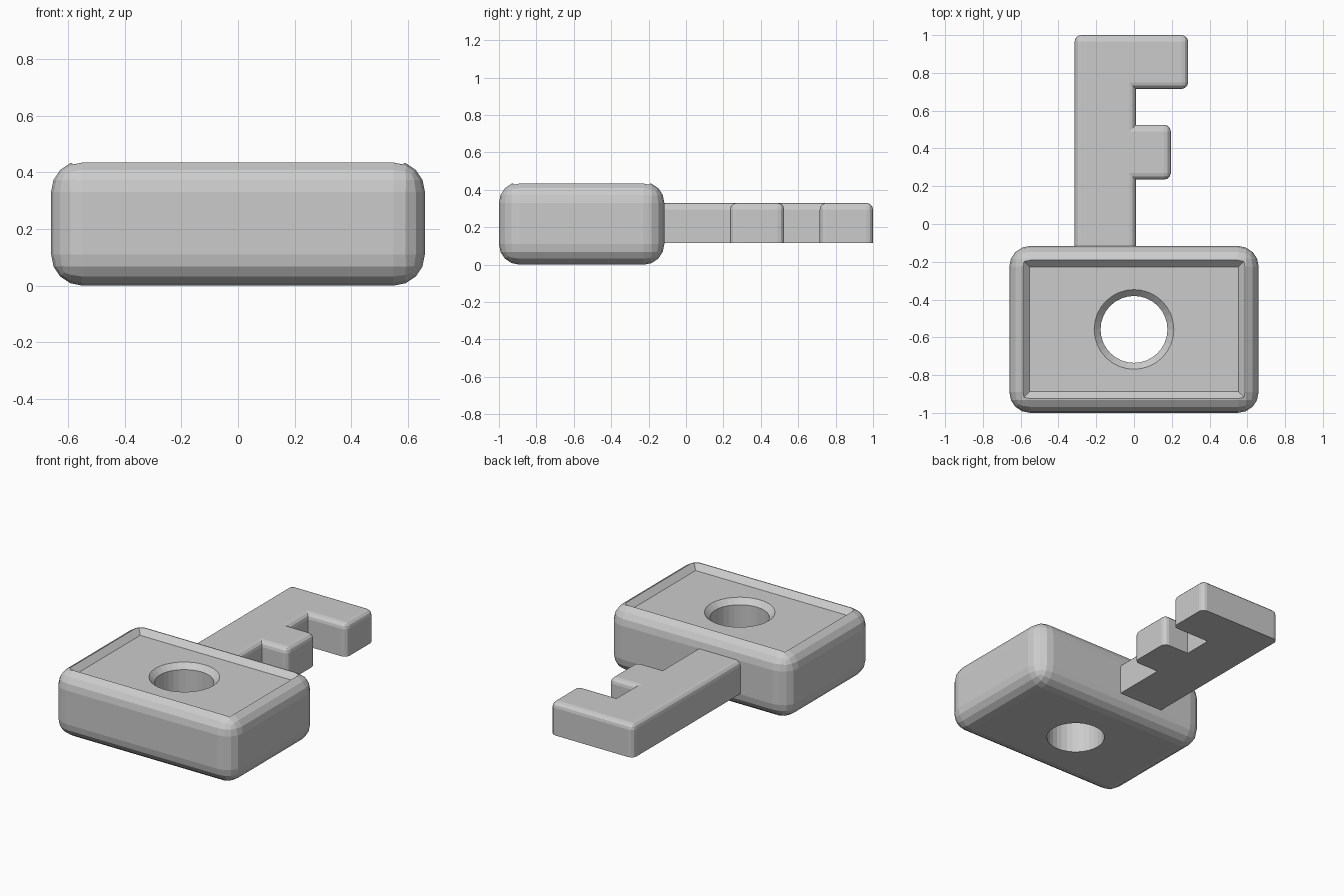
import bpy, bmesh, math
from mathutils import Matrix

if "Cube" in bpy.data.objects:
    bpy.data.objects.remove(bpy.data.objects["Cube"])

grey = bpy.data.materials.new("light grey")
grey.diffuse_color = (0.6, 0.6, 0.6, 1)
grey.use_nodes = True
grey.node_tree.nodes["Principled BSDF"].inputs["Base Color"].default_value = grey.diffuse_color


def finish(bm, name):
    bmesh.ops.recalc_face_normals(bm, faces=bm.faces)
    mesh = bpy.data.meshes.new(name)
    bm.to_mesh(mesh)
    bm.free()
    mesh.materials.append(grey)
    ob = bpy.data.objects.new(name, mesh)
    bpy.context.collection.objects.link(ob)
    return ob


def cut(target, cutter):
    """Subtract the cutter from the target, then remove the cutter."""
    cutter.hide_render = True
    mod = target.modifiers.new("cut", 'BOOLEAN')
    mod.operation = 'DIFFERENCE'
    mod.solver = 'EXACT'
    mod.object = cutter
    bpy.context.view_layer.objects.active = target
    bpy.ops.object.modifier_apply(modifier=mod.name)
    bpy.data.objects.remove(cutter)


# Key handle: rounded block
CY, TOP, FLOOR = -0.558, 0.441, 0.398
bm = bmesh.new()
bmesh.ops.create_cube(bm, size=1, matrix=Matrix.Translation((0, CY, TOP / 2))
                      @ Matrix.Diagonal((1.32, 0.884, TOP, 1)))
bmesh.ops.bevel(bm, geom=bm.edges[:], offset=0.11, segments=4,
                profile=0.5, affect='EDGES')
handle = finish(bm, "key_handle")

# Sloped recess in the top of the handle
bm = bmesh.new()
rings = []
for z in (FLOOR, FLOOR + 0.1):
    g = z - FLOOR
    rings.append([bm.verts.new((sx * (0.552 + g), CY + sy * (0.33 + g), z))
                  for sx, sy in ((-1, -1), (1, -1), (1, 1), (-1, 1))])
bm.faces.new(rings[0])
bm.faces.new(rings[1])
for i in range(4):
    j = (i + 1) % 4
    bm.faces.new((rings[0][i], rings[0][j], rings[1][j], rings[1][i]))
cut(handle, finish(bm, "recess_cutter"))

# Through hole with a chamfered upper lip
bm = bmesh.new()
N = 32
profile = ((0.177, -0.1), (0.177, FLOOR - 0.034), (0.211, FLOOR), (0.261, FLOOR + 0.05))
rings = [[bm.verts.new((r * math.cos(2 * math.pi * i / N),
                        CY + r * math.sin(2 * math.pi * i / N), z))
          for i in range(N)] for r, z in profile]
bm.faces.new(rings[0])
bm.faces.new(rings[-1])
for a, b in zip(rings, rings[1:]):
    for i in range(N):
        j = (i + 1) % N
        bm.faces.new((a[i], a[j], b[j], b[i]))
cut(handle, finish(bm, "hole_cutter"))

# Key blade: stem with two teeth, rounded on top and outer corners
outline = [(-0.315, -0.2), (0.01, -0.2), (0.01, 0.235), (0.195, 0.235), (0.195, 0.525),
           (0.01, 0.525), (0.01, 0.715), (0.287, 0.715), (0.287, 1.0), (-0.315, 1.0)]
Z0, Z1 = 0.115, 0.33
bm = bmesh.new()
low = [bm.verts.new((x, y, Z0)) for x, y in outline]
high = [bm.verts.new((x, y, Z1)) for x, y in outline]
bm.faces.new(low[::-1])
bm.faces.new(high)
for i in range(len(outline)):
    j = (i + 1) % len(outline)
    bm.faces.new((low[i], low[j], high[j], high[i]))
bm.normal_update()
rounded = []
for e in bm.edges:
    a, b = (v.co for v in e.verts)
    on_top = a.z > 0.3 and b.z > 0.3
    upright = abs(a.z - b.z) > 0.1
    if max(a.y, b.y) > -0.1 and (on_top or (upright and e.is_convex)):
        rounded.append(e)
bmesh.ops.bevel(bm, geom=rounded, offset=0.035, segments=3,
                profile=0.5, affect='EDGES')
finish(bm, "key_blade")
